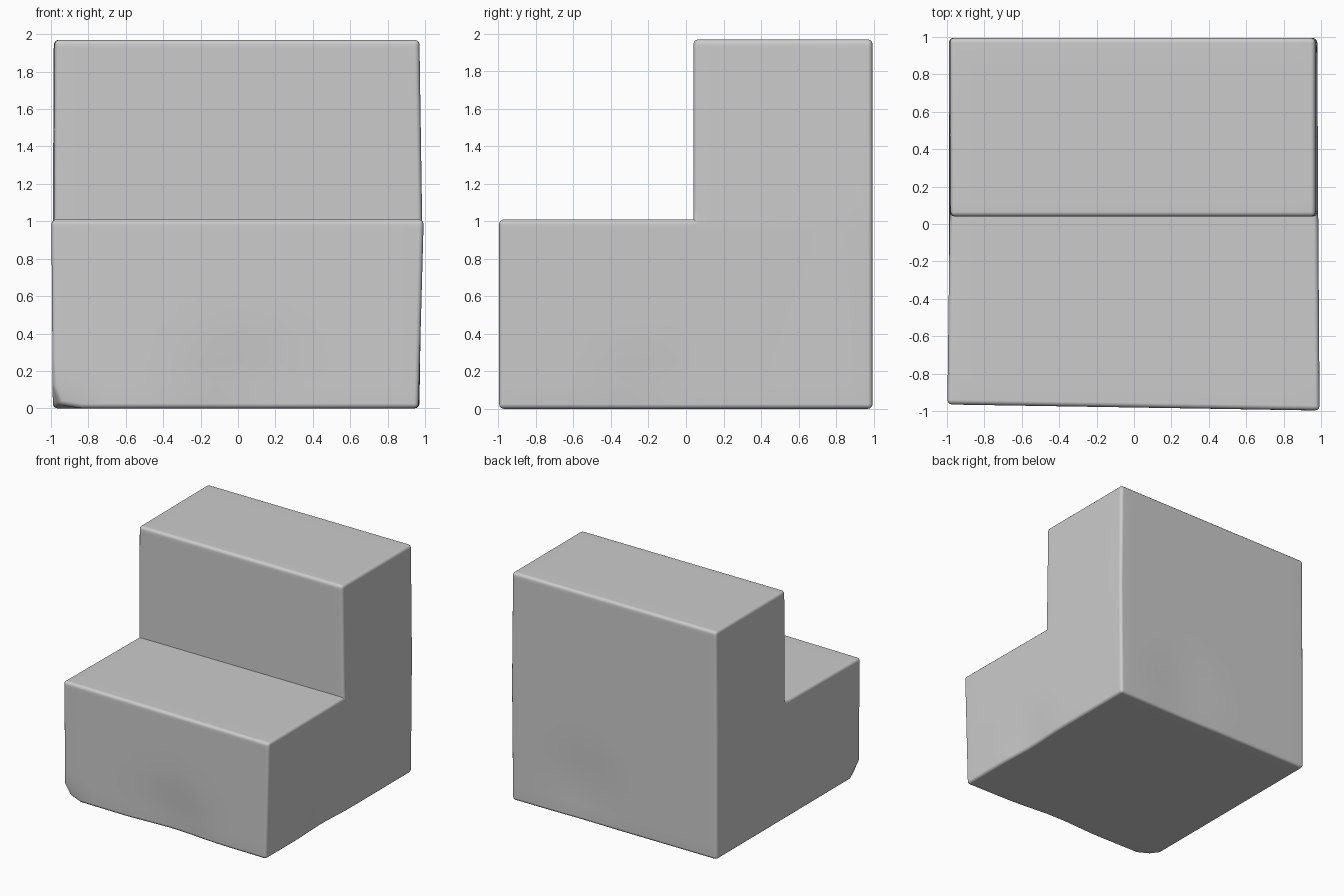
import bpy, bmesh
from mathutils import Vector

if "Cube" in bpy.data.objects:
    bpy.data.objects.remove(bpy.data.objects["Cube"])

# Stepped profile: (y, z, left x, right x) at each corner
profile = [
    (-0.985, 0.00, -0.99, 0.965),   # 0 front bottom
    (0.04, 0.00, -0.99, 0.970),     # 1 under the riser
    (0.995, 0.00, -0.99, 0.970),    # 2 back bottom
    (0.995, 1.01, -0.99, 0.980),    # 3 back middle
    (0.995, 1.97, -0.985, 0.970),   # 4 back top
    (0.04, 1.97, -0.98, 0.970),     # 5 upper step front
    (0.04, 1.01, -0.985, 0.985),    # 6 inner corner
    (-0.985, 1.01, -0.998, 0.993),  # 7 lower step front
]
bm = bmesh.new()
left = [bm.verts.new((l, y, z)) for y, z, l, r in profile]
right = [bm.verts.new((r, y, z)) for y, z, l, r in profile]

# Front is slightly skewed
left[0].co.y = left[7].co.y = -0.965
right[0].co.y = right[7].co.y = -0.997

# Sides, then the faces running along x
for a, b, c, d in ((0, 1, 6, 7), (1, 2, 3, 6), (6, 3, 4, 5)):
    bm.faces.new([right[i] for i in (a, b, c, d)])
    bm.faces.new([left[i] for i in (d, c, b, a)])
n = len(profile)
for i in range(n):
    j = (i + 1) % n
    bm.faces.new((left[i], left[j], right[j], right[i]))
bmesh.ops.recalc_face_normals(bm, faces=bm.faces)

# Soft convex edges
soft = [e for e in bm.edges if e.is_convex and e.calc_face_angle() > 0.8]
bmesh.ops.bevel(bm, geom=soft, offset=0.025, segments=3, profile=0.5,
                affect='EDGES', clamp_overlap=True)

# Cut loops so the stone faces can be gently worn
for axis in range(3):
    normal = Vector((axis == 0, axis == 1, axis == 2))
    for k in range(-8, 17):
        p = k * 0.12 + 0.005
        if axis < 2 and not -0.95 < p < 0.95:
            continue
        bmesh.ops.bisect_plane(bm, geom=bm.verts[:] + bm.edges[:] + bm.faces[:],
                               plane_co=normal * p, plane_no=normal, dist=0.002)

# Shallow hollows: centre, radius, push
hollows = [
    ((0.05, -0.99, 0.05), 0.5, (0, 0.025, 0)),
    ((0.97, -0.2, 0.05), 0.4, (-0.015, 0, 0)),
    ((0.3, 0.99, 0.3), 0.5, (0, -0.012, 0)),
    ((-0.99, -0.97, 0.0), 0.12, (0.03, 0.03, 0.02)),
    ((-0.99, 0.3, 0.5), 0.5, (0.008, 0, 0)),
]
for centre, radius, push in hollows:
    for v in bm.verts:
        t = 1 - (v.co - Vector(centre)).length / radius
        if t > 0:
            v.co += Vector(push) * t * t * (3 - 2 * t)

mesh = bpy.data.meshes.new("stepped_block")
bm.to_mesh(mesh)
bm.free()
block = bpy.data.objects.new("stepped_block", mesh)
bpy.context.collection.objects.link(block)

# Smooth shading with a crisp inner corner
bpy.context.view_layer.objects.active = block
block.select_set(True)
bpy.ops.object.shade_smooth_by_angle(angle=0.9)
weighted = block.modifiers.new("weighted_normals", 'WEIGHTED_NORMAL')
weighted.keep_sharp = True
